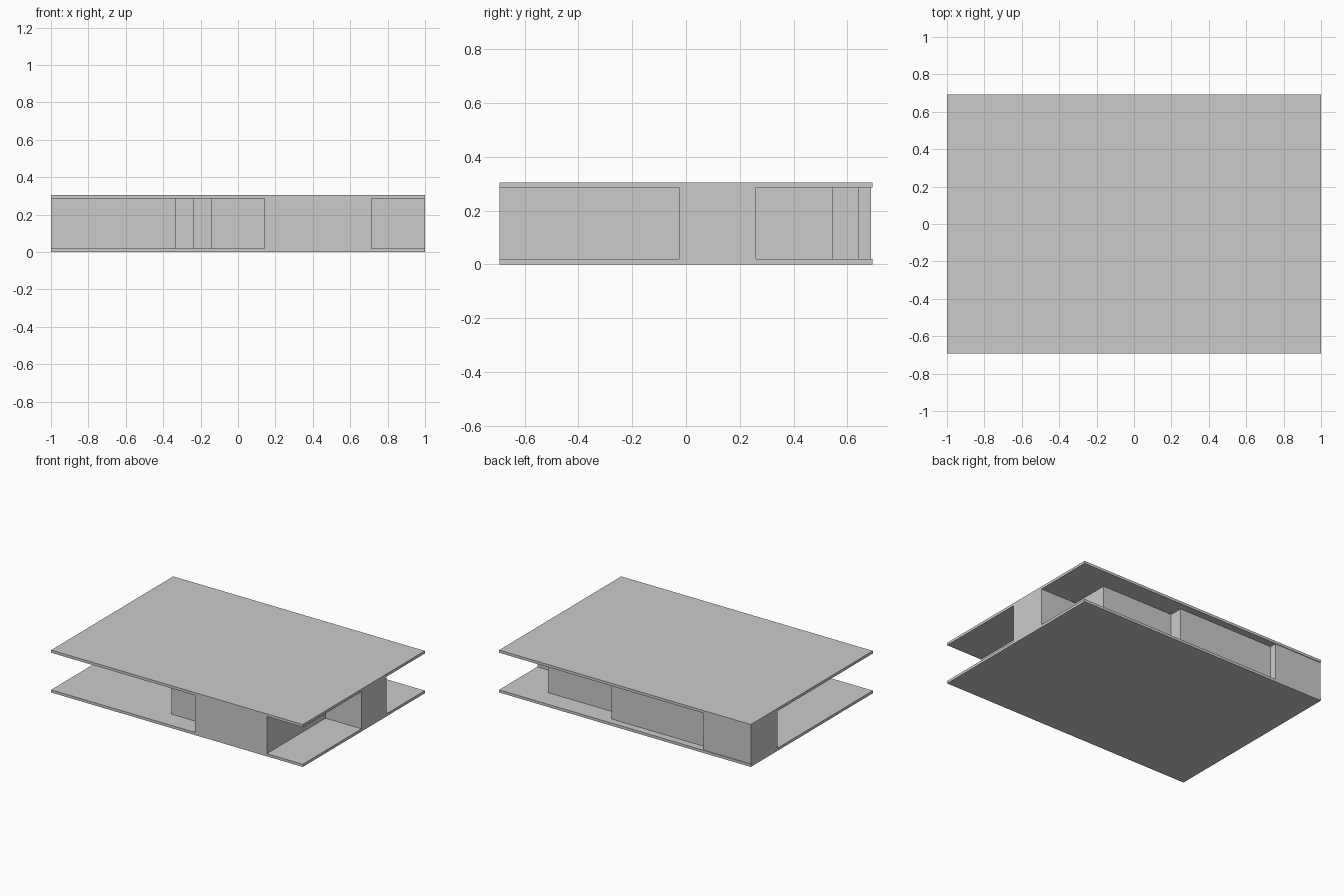
import bpy, bmesh

if "Cube" in bpy.data.objects:
    bpy.data.objects.remove(bpy.data.objects["Cube"])

U = 2 / 21            # one plan unit
W, D = 21, 14.55      # slab size in plan units
SLAB, WALL = 0.2, 2.8  # slab thickness and wall height


def extrude_plan(name, plan, z0, height):
    """Prism from a plan outline measured from the front left slab corner."""
    bm = bmesh.new()
    verts = [bm.verts.new(((x - W / 2) * U, (y - D / 2) * U, z0 * U)) for x, y in plan]
    face = bm.faces.new(verts)
    moved = bmesh.ops.extrude_face_region(bm, geom=[face])["geom"]
    bmesh.ops.translate(bm, vec=(0, 0, height * U),
                        verts=[v for v in moved if isinstance(v, bmesh.types.BMVert)])
    bmesh.ops.recalc_face_normals(bm, faces=bm.faces)
    mesh = bpy.data.meshes.new(name)
    bm.to_mesh(mesh)
    bm.free()
    obj = bpy.data.objects.new(name, mesh)
    bpy.context.collection.objects.link(obj)
    return obj


# Floor and roof slabs
rect = [(0, 0), (W, 0), (W, D), (0, D)]
extrude_plan("floor_slab", rect, 0, SLAB)
extrude_plan("roof_slab", rect, SLAB + WALL, SLAB)

# Stepped building body between the slabs
body = [(12, 0), (18, 0), (18, 7), (21, 7), (21, 10), (18, 10), (18, 13),
        (12, 13), (12, 14), (4, 14), (4, 14.5), (0, 14.5), (0, 11.35),
        (7, 11.35), (7, 8), (8, 8), (8, 4.5), (9, 4.5), (9, 1.5), (12, 1.5)]
extrude_plan("building_walls", body, SLAB, WALL)
